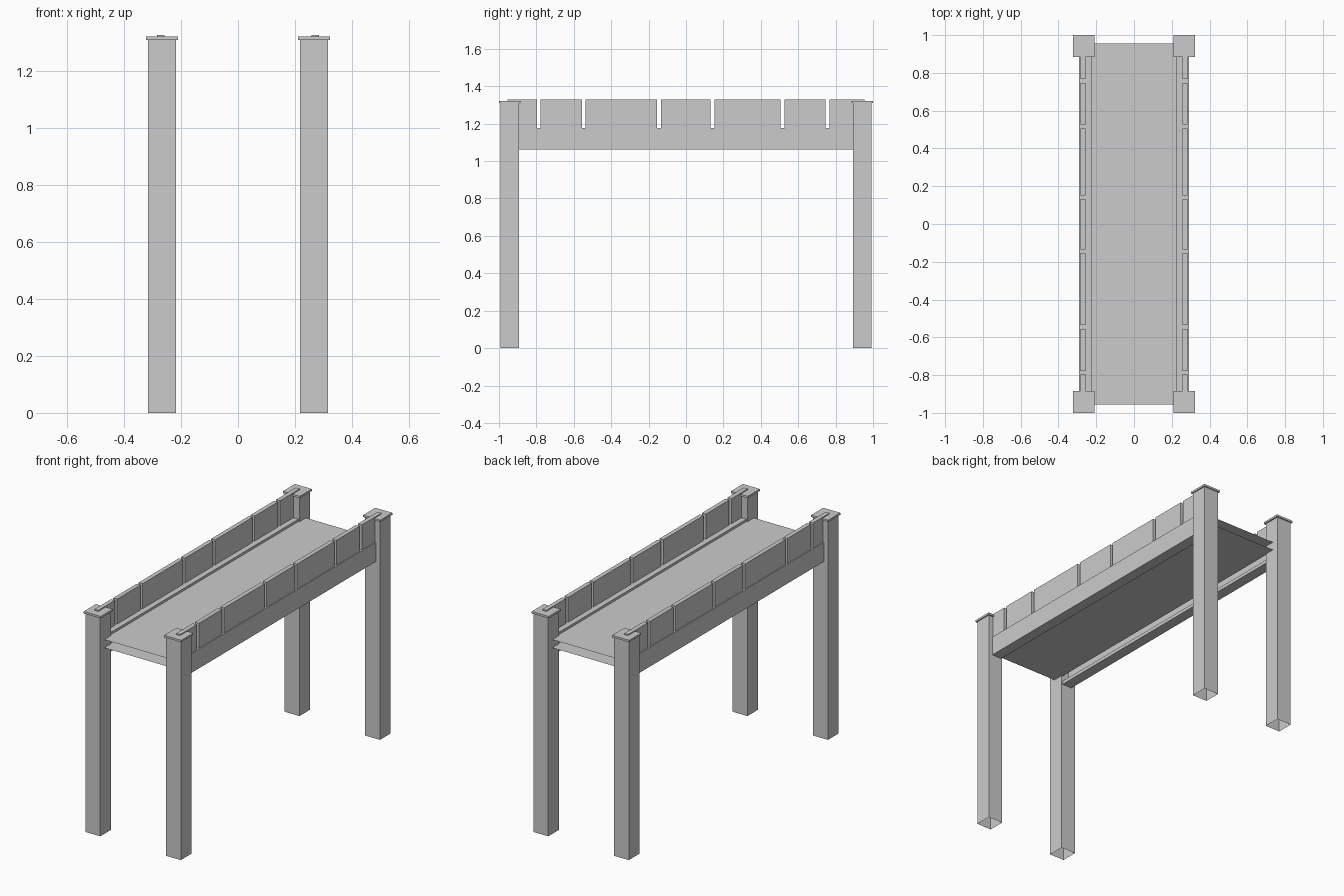
import bpy, bmesh

cube = bpy.data.objects.get("Cube")
if cube:
    bpy.data.objects.remove(cube, do_unlink=True)

GREY = (0.6, 0.6, 0.6, 1.0)
grey = bpy.data.materials.new("plain grey")
grey.use_nodes = True
grey.diffuse_color = GREY
grey.node_tree.nodes["Principled BSDF"].inputs["Base Color"].default_value = GREY


def finish(name, bm):
    mesh = bpy.data.meshes.new(name)
    bm.to_mesh(mesh)
    bm.free()
    mesh.materials.append(grey)
    obj = bpy.data.objects.new(name, mesh)
    bpy.context.collection.objects.link(obj)
    return obj


def box(name, xs, ys, zs, open_bottom=False):
    bm = bmesh.new()
    bmesh.ops.create_cube(bm, size=1)
    for v in bm.verts:
        for i, (lo, hi) in enumerate((xs, ys, zs)):
            v.co[i] = lo if v.co[i] < 0 else hi
    if open_bottom:
        bm.normal_update()
        under = [f for f in bm.faces if f.normal.z < -0.5]
        bmesh.ops.delete(bm, geom=under, context='FACES_ONLY')
    return finish(name, bm)


def span(side, lo, hi):
    return sorted((side * lo, side * hi))


END = 0.955          # half length of deck and rails
BEAM_LOW, BEAM_TOP = 1.062, 1.178
FLANGE = 0.02

# Channel section, open towards the deck
channel = [(0.29, BEAM_LOW), (0.225, BEAM_LOW), (0.225, BEAM_LOW + FLANGE),
           (0.27, BEAM_LOW + FLANGE), (0.27, BEAM_TOP - FLANGE),
           (0.225, BEAM_TOP - FLANGE), (0.225, BEAM_TOP), (0.29, BEAM_TOP)]


def side_beam(name, side):
    bm = bmesh.new()
    face = bm.faces.new([bm.verts.new((side * x, -END, z)) for x, z in channel])
    moved = bmesh.ops.extrude_face_region(bm, geom=[face])["geom"]
    bmesh.ops.translate(bm, vec=(0, 2 * END, 0),
                        verts=[g for g in moved if isinstance(g, bmesh.types.BMVert)])
    # The extrusion leaves the starting face in place, closing the near end
    if not face.is_valid or len(bm.faces) < len(channel) + 2:
        bm.faces.new([v for v in bm.verts if v.co.y < 0])
    bmesh.ops.recalc_face_normals(bm, faces=bm.faces)
    return finish(name, bm)


# Parapet panels are separated by narrow slots
slots = (-0.787, -0.546, -0.144, 0.142, 0.516, 0.757)
HALF_SLOT = 0.01
starts = [-END] + [y + HALF_SLOT for y in slots]
stops = [y - HALF_SLOT for y in slots] + [END]

for side, hand in ((1, "left"), (-1, "right")):
    side_beam(f"{hand}_side_beam", side)
    for n, ys in enumerate(zip(starts, stops), 1):
        box(f"{hand}_parapet_panel_{n}", span(side, 0.258, 0.284), ys, (BEAM_TOP, 1.328))
    # Hollow corner posts with flat caps
    for end, place in ((-1, "front"), (1, "back")):
        box(f"{place}_{hand}_post", span(side, 0.218, 0.316),
            span(end, 0.893, 0.993), (0, 1.31), open_bottom=True)
        box(f"{place}_{hand}_post_cap", span(side, 0.21, 0.323),
            span(end, 0.885, 1.0), (1.31, 1.322))

# Deck and soffit are thin sheets
for name, height in (("deck", 1.164), ("soffit", 1.115)):
    bm = bmesh.new()
    bmesh.ops.create_grid(bm, x_segments=1, y_segments=1, size=1)
    for v in bm.verts:
        v.co = (v.co.x * 0.225, v.co.y * END, height)
    if name == "soffit":
        bmesh.ops.reverse_faces(bm, faces=bm.faces)
    finish(name, bm)
